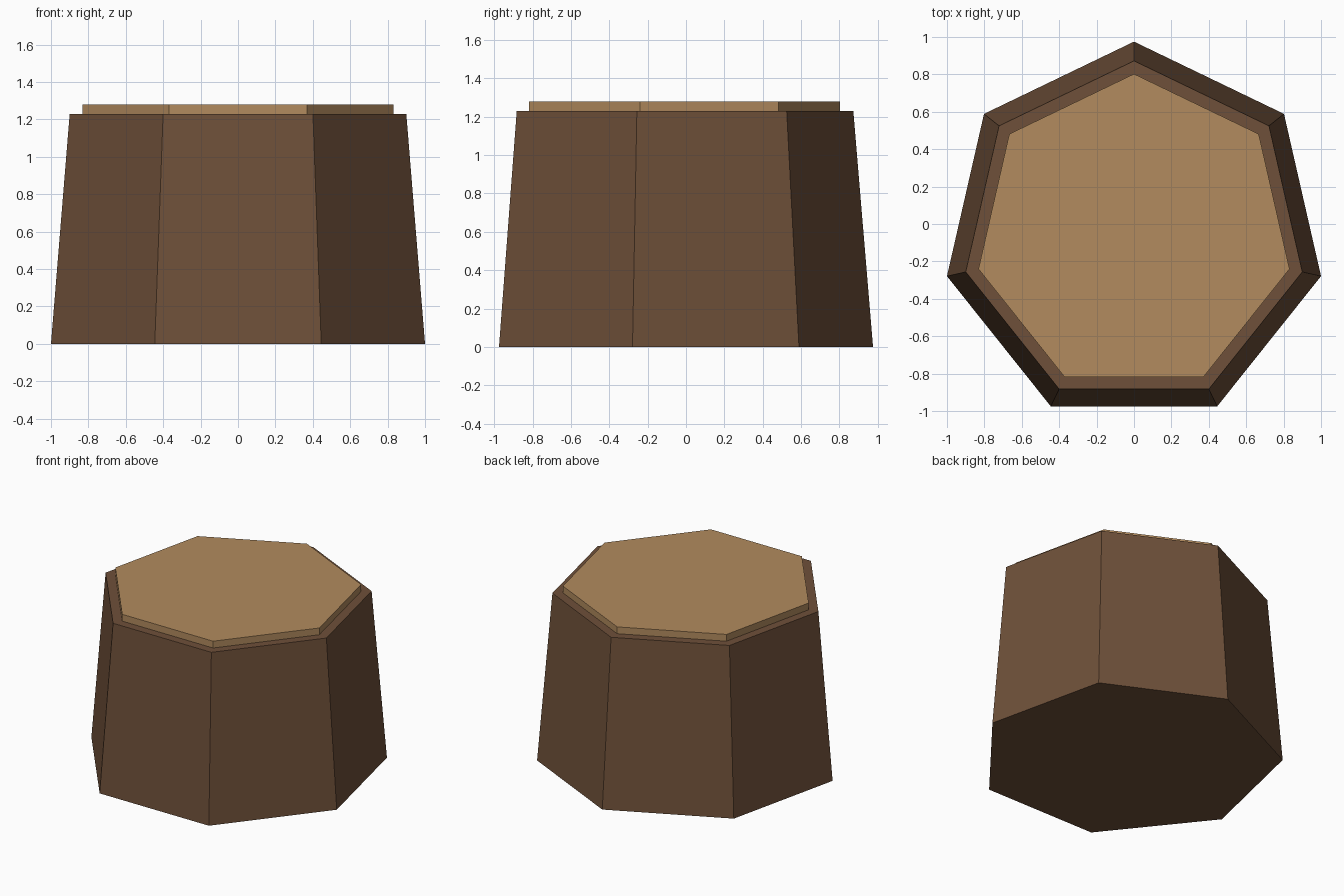
import bpy, math

if "Cube" in bpy.data.objects:
    bpy.data.objects.remove(bpy.data.objects["Cube"])

SIDES = 7
CENTRE_Y = -0.0507  # centres the heptagon's bounding box


def material(name, rgb):
    m = bpy.data.materials.new(name)
    m.diffuse_color = (*rgb, 1.0)
    m.use_nodes = True
    m.node_tree.nodes["Principled BSDF"].inputs["Base Color"].default_value = m.diffuse_color
    return m


def frustum(name, r_bottom, r_top, z0, z1, mat):
    """Seven-sided tapered prism with one corner pointing to +y."""
    verts = []
    for r, z in ((r_bottom, z0), (r_top, z1)):
        for i in range(SIDES):
            a = math.pi / 2 + math.tau * i / SIDES
            verts.append((r * math.cos(a), r * math.sin(a) + CENTRE_Y, z))
    faces = [tuple(reversed(range(SIDES))), tuple(range(SIDES, 2 * SIDES))]
    for i in range(SIDES):
        j = (i + 1) % SIDES
        faces.append((i, j, j + SIDES, i + SIDES))
    mesh = bpy.data.meshes.new(name)
    mesh.from_pydata(verts, [], faces)
    mesh.materials.append(mat)
    ob = bpy.data.objects.new(name, mesh)
    bpy.context.collection.objects.link(ob)
    return ob


bark = material("dark bark brown", (0.156, 0.080, 0.041))
wood = material("light cut wood", (0.445, 0.258, 0.112))

# Tapered stump body
frustum("stump_body", 1.0257, 0.923, 0.0, 1.23, bark)
# Raised cut-wood disc on top
frustum("cut_top", 0.853, 0.853, 1.23, 1.28, wood)
